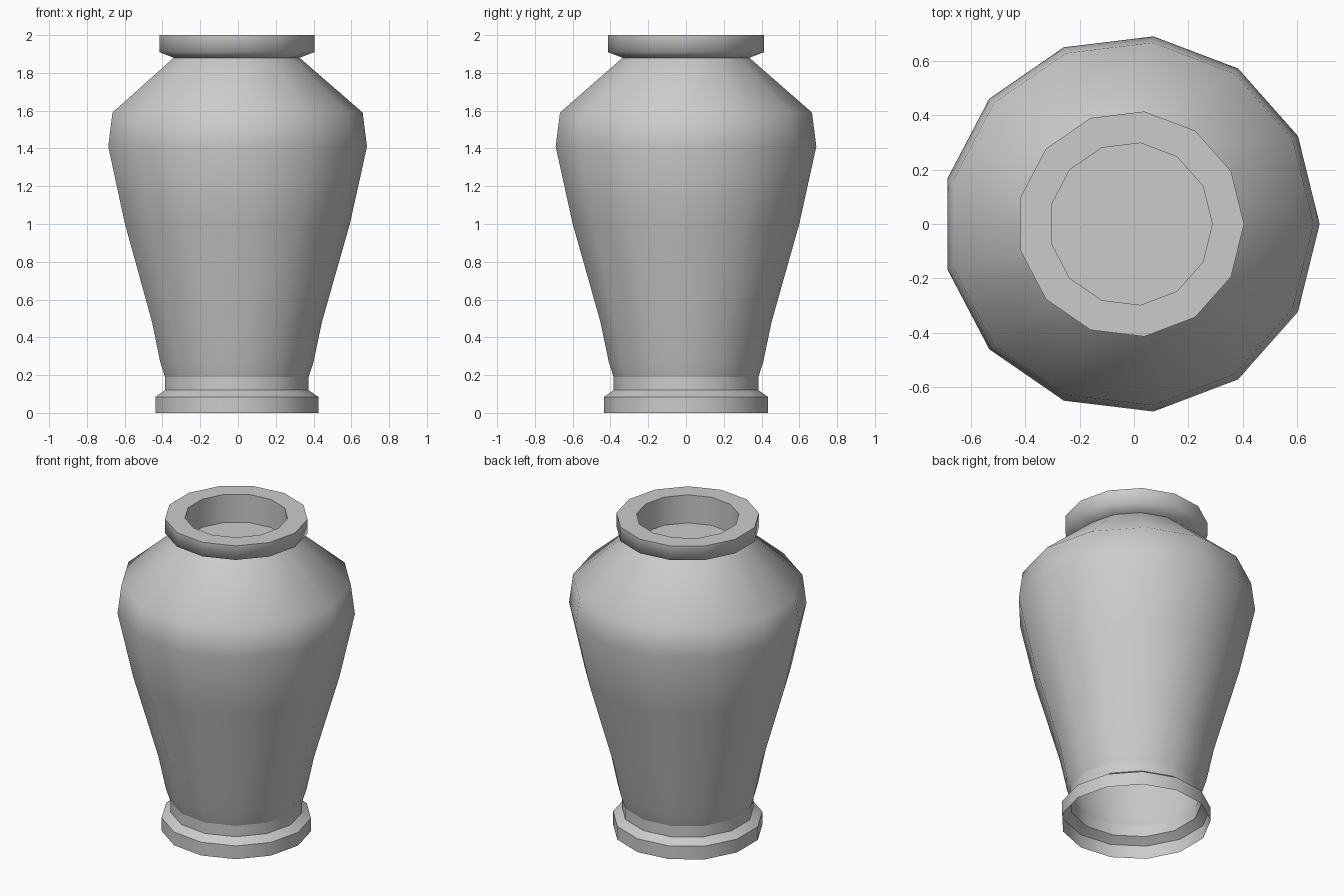
import bpy, bmesh
from math import cos, sin, tau, radians

if "Cube" in bpy.data.objects:
    bpy.data.objects.remove(bpy.data.objects["Cube"])

SIDES = 13
OFFSET_X = -0.012  # odd-sided rings: shifts bounds to the centre


def lathe(name, profile, smooth_angle, cap=False):
    """Spin an (r, z) profile, listed upwards along the outside, into a shell."""
    bm = bmesh.new()
    rings = [[bm.verts.new((r * cos(tau * i / SIDES) + OFFSET_X,
                            r * sin(tau * i / SIDES), z))
              for i in range(SIDES)] for r, z in profile]
    for low, high in zip(rings, rings[1:]):
        for i in range(SIDES):
            j = (i + 1) % SIDES
            bm.faces.new((low[i], low[j], high[j], high[i]))
    if cap:
        bm.faces.new(rings[-1])
    mesh = bpy.data.meshes.new(name)
    bm.to_mesh(mesh)
    bm.free()
    obj = bpy.data.objects.new(name, mesh)
    bpy.context.collection.objects.link(obj)
    bpy.ops.object.select_all(action='DESELECT')
    obj.select_set(True)
    bpy.context.view_layer.objects.active = obj
    bpy.ops.object.shade_smooth_by_angle(angle=radians(smooth_angle))
    return obj


# Stepped foot, open underneath
lathe("foot", [(0.437, 0), (0.437, 0.085), (0.386, 0.12), (0.386, 0.19)], 35)

# Tapered body and sloping shoulder
lathe("body", [(0.386, 0.19), (0.412, 0.27), (0.456, 0.48), (0.604, 1.0),
               (0.695, 1.41), (0.672, 1.59), (0.338, 1.88)], 60)

# Rim with a shallow closed recess
lathe("rim", [(0.338, 1.88), (0.417, 1.91), (0.417, 2.0), (0.30, 2.0),
              (0.30, 1.82)], 75, cap=True)
